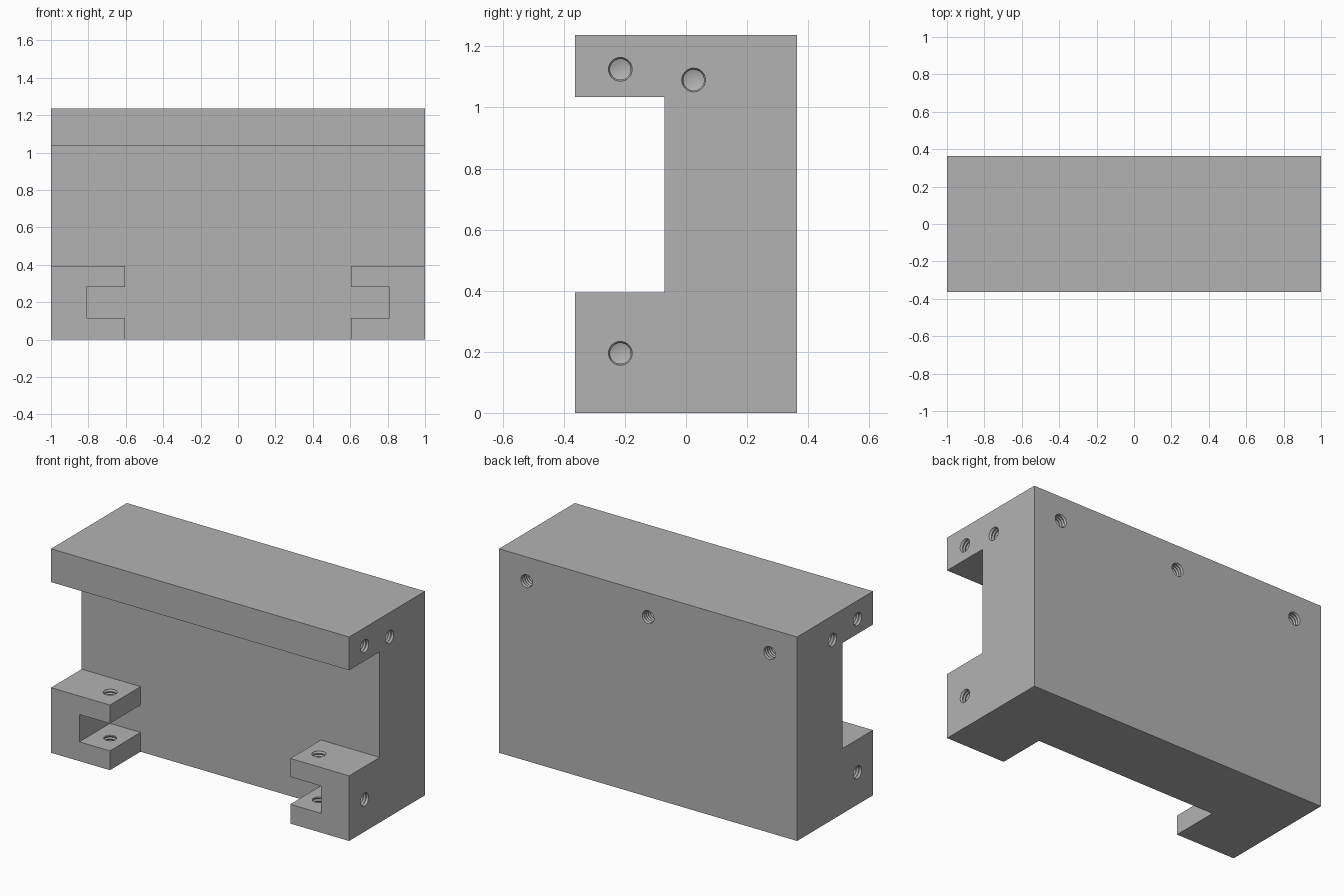
import bpy, bmesh, math
from mathutils import Vector

if "Cube" in bpy.data.objects:
    bpy.data.objects.remove(bpy.data.objects["Cube"], do_unlink=True)

grey = bpy.data.materials.new("plain grey")
grey.use_nodes = True
colour = (0.45, 0.45, 0.45, 1)
grey.diffuse_color = colour
grey.node_tree.nodes["Principled BSDF"].inputs["Base Color"].default_value = colour

# Main dimensions
W, D, H = 1.0, 0.363, 1.237
WEB = -0.07            # front plane of the upright wall
RAIL_Z = 1.035         # underside of the top rail
FOOT_Z = 0.395         # top of the clamp feet
FOOT_X, SLOT_X = 0.605, 0.81
SLOT_LOW, SLOT_HIGH = 0.117, 0.283
MINOR, MAJOR, PITCH = 0.034, 0.039, 0.018


def extrude(bm, points, vector):
    """Fill a closed outline and extrude it along a vector."""
    face = bm.faces.new([bm.verts.new(p) for p in points])
    new = bmesh.ops.extrude_face_region(bm, geom=[face])["geom"]
    bmesh.ops.translate(bm, vec=vector,
                        verts=[v for v in new if isinstance(v, bmesh.types.BMVert)])


def make_object(name, bm):
    bmesh.ops.recalc_face_normals(bm, faces=bm.faces)
    mesh = bpy.data.meshes.new(name)
    bm.to_mesh(mesh)
    bm.free()
    mesh.materials.append(grey)
    ob = bpy.data.objects.new(name, mesh)
    bpy.context.collection.objects.link(ob)
    return ob


def threaded_hole(bm, mouth, inward, depth):
    """Closed cutter with thread ridges and a conical drill tip."""
    rot = Vector(inward).to_track_quat('Z', 'Y')
    profile = [(MAJOR, -0.02), (MAJOR, 0.003)]
    t = 0.003
    while t + PITCH < depth:
        profile += [(MINOR, t + PITCH / 2), (MAJOR, t + PITCH)]
        t += PITCH
    profile.append((MINOR, depth))
    sides = 32
    rings = []
    for r, t in profile:
        angles = [math.tau * i / sides for i in range(sides)]
        rings.append([bm.verts.new(Vector(mouth) + rot @ Vector(
            (r * math.cos(a), r * math.sin(a), t))) for a in angles])
    tip = bm.verts.new(Vector(mouth) + rot @ Vector((0, 0, depth + MINOR * 0.6)))
    bm.faces.new(rings[0])
    for i in range(sides):
        j = (i + 1) % sides
        for a, b in zip(rings, rings[1:]):
            bm.faces.new((a[i], a[j], b[j], b[i]))
        bm.faces.new((rings[-1][i], rings[-1][j], tip))


def boolean(ob, other, operation):
    mod = ob.modifiers.new(operation.lower(), 'BOOLEAN')
    mod.operation, mod.object, mod.solver = operation, other, 'EXACT'
    bpy.context.view_layer.objects.active = ob
    bpy.ops.object.modifier_apply(modifier=mod.name)
    bpy.data.objects.remove(other, do_unlink=True)


# Upright wall with overhanging top rail
bm = bmesh.new()
outline = [(D, 0), (D, H), (-D, H), (-D, RAIL_Z), (WEB, RAIL_Z), (WEB, 0)]
extrude(bm, [(-W, y, z) for y, z in outline], (2 * W, 0, 0))
body = make_object("bracket_body", bm)

# Slotted clamp feet, overlapping the wall before the union
for side, label in ((-1, "right"), (1, "left")):
    bm = bmesh.new()
    foot = [(W, 0), (W, FOOT_Z), (FOOT_X, FOOT_Z), (FOOT_X, SLOT_HIGH),
            (SLOT_X, SLOT_HIGH), (SLOT_X, SLOT_LOW), (FOOT_X, SLOT_LOW), (FOOT_X, 0)]
    extrude(bm, [(side * x, -D, z) for x, z in foot], (0, D + WEB + 0.1, 0))
    boolean(body, make_object(label + "_foot", bm), 'UNION')

# Threaded holes in the ends, feet and back
bm = bmesh.new()
for side in (-1, 1):
    for y, z in ((-0.215, 1.125), (0.025, 1.09), (-0.215, 0.195)):
        threaded_hole(bm, (side * W, y, z), (-side, 0, 0), 0.13)
    threaded_hole(bm, (side * 0.7, -0.225, FOOT_Z), (0, 0, -1), 0.34)
for x in (-0.815, 0, 0.815):
    threaded_hole(bm, (x, D, 1.09), (0, -1, 0), 0.15)
cutter = make_object("hole_cutter", bm)
cutter.hide_render = True
boolean(body, cutter, 'DIFFERENCE')

# Merge flat regions and keep the machined edges crisp
bm = bmesh.new()
bm.from_mesh(body.data)
bmesh.ops.remove_doubles(bm, verts=bm.verts, dist=0.0001)
bmesh.ops.dissolve_limit(bm, angle_limit=0.01, verts=bm.verts, edges=bm.edges)
bm.to_mesh(body.data)
bm.free()
bpy.ops.object.select_all(action='DESELECT')
body.select_set(True)
bpy.context.view_layer.objects.active = body
bpy.ops.object.shade_smooth_by_angle(angle=math.radians(25))
